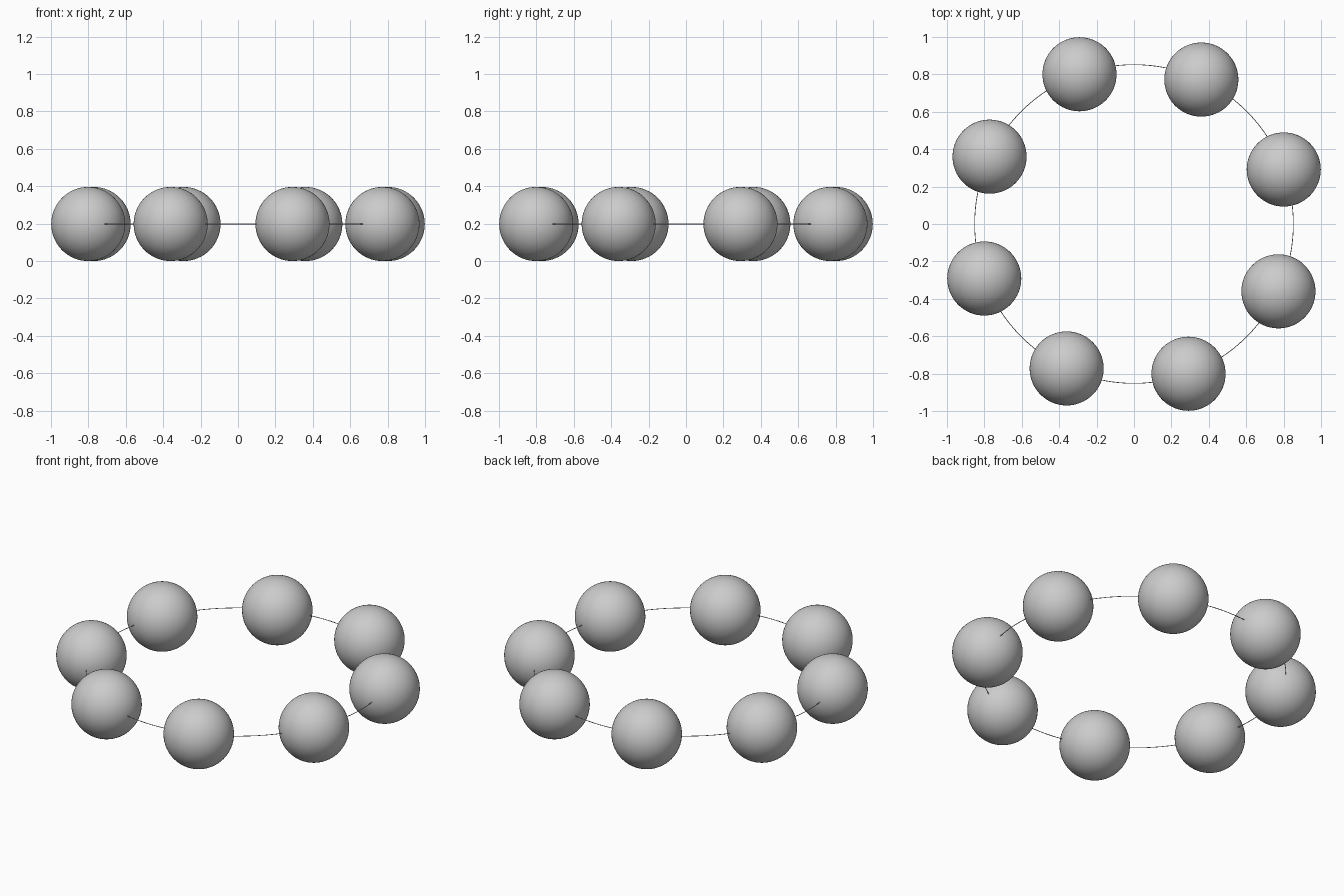
import bpy
from math import cos, sin, radians

BALL_RADIUS = 0.198
RING_RADIUS = 0.852
BALL_COUNT = 8
FIRST_ANGLE = 20

cube = bpy.data.objects.get("Cube")
if cube:
    bpy.data.objects.remove(cube, do_unlink=True)

# One plain grey for the whole model
grey = bpy.data.materials.new("plain grey")
grey.use_nodes = True
grey.diffuse_color = (0.6, 0.6, 0.6, 1)
grey.node_tree.nodes["Principled BSDF"].inputs["Base Color"].default_value = grey.diffuse_color


def finish(name):
    """Name, smooth and colour the object just added."""
    obj = bpy.context.object
    obj.name = name
    obj.data.materials.append(grey)
    bpy.ops.object.shade_smooth()


# Balls evenly spaced around the ring
for i in range(BALL_COUNT):
    angle = radians(FIRST_ANGLE + i * 360 / BALL_COUNT)
    bpy.ops.mesh.primitive_uv_sphere_add(
        segments=64, ring_count=32, radius=BALL_RADIUS,
        location=(RING_RADIUS * cos(angle), RING_RADIUS * sin(angle), BALL_RADIUS))
    finish(f"ball_{i + 1}")

# Thin wire hoop threading the balls
bpy.ops.mesh.primitive_torus_add(
    major_segments=128, minor_segments=8, major_radius=RING_RADIUS,
    minor_radius=0.002, location=(0, 0, BALL_RADIUS))
finish("wire_hoop")
